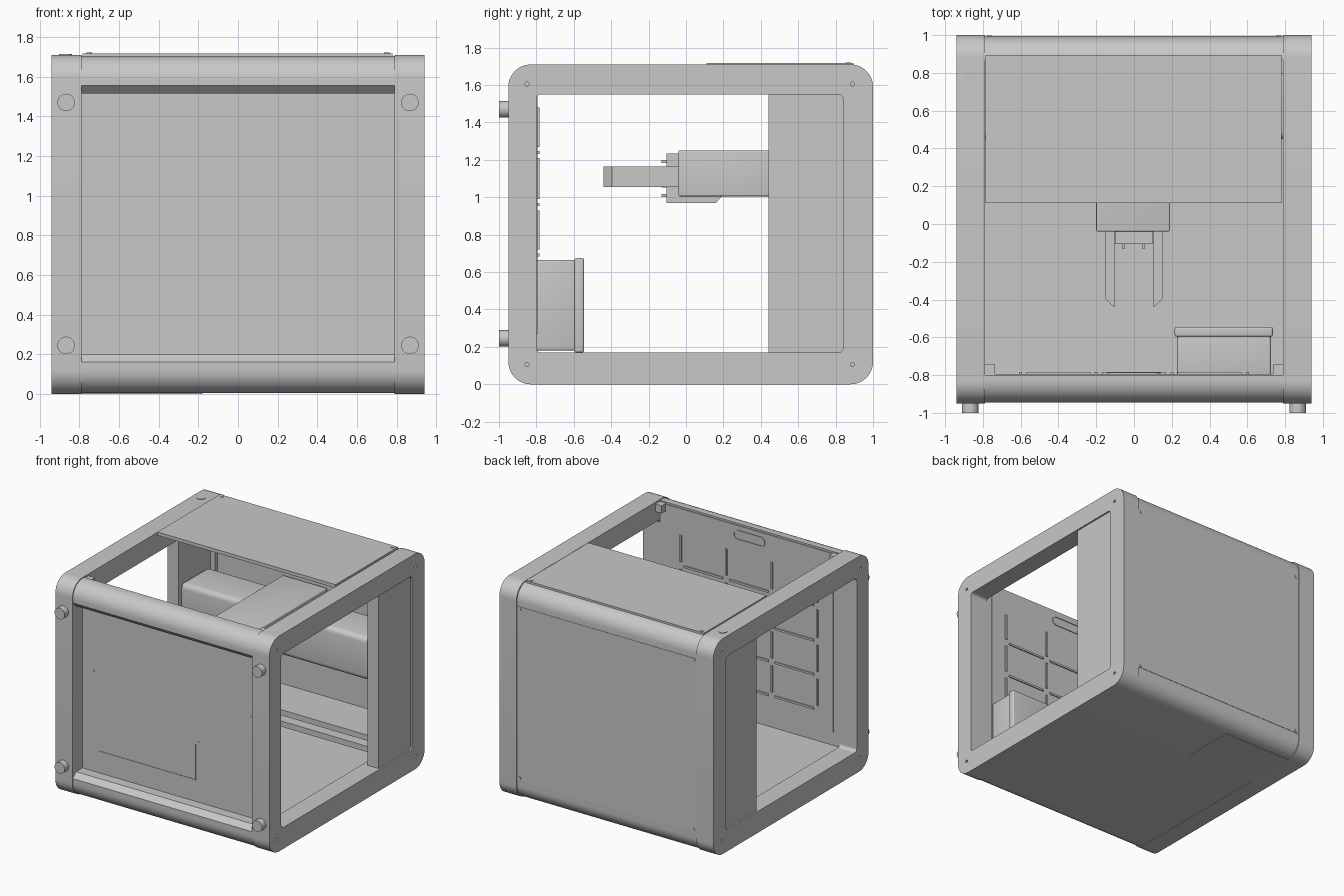
import bpy, bmesh, math
from mathutils import Vector

cube = bpy.data.objects.get("Cube")
if cube:
    bpy.data.objects.remove(cube, do_unlink=True)

grey = bpy.data.materials.new("plain_grey")
grey.use_nodes = True
grey.diffuse_color = (0.58, 0.58, 0.58, 1)
grey.node_tree.nodes["Principled BSDF"].inputs["Base Color"].default_value = (0.58, 0.58, 0.58, 1)


def finish(name, bm):
    bmesh.ops.recalc_face_normals(bm, faces=bm.faces)
    mesh = bpy.data.meshes.new(name)
    bm.to_mesh(mesh)
    bm.free()
    mesh.materials.append(grey)
    obj = bpy.data.objects.new(name, mesh)
    bpy.context.collection.objects.link(obj)
    return obj


def add_box(bm, x, y, z):
    verts = bmesh.ops.create_cube(bm, size=1)["verts"]
    for v in verts:
        for i, (lo, hi) in enumerate((x, y, z)):
            v.co[i] = lo + (v.co[i] + 0.5) * (hi - lo)


def box(name, x, y, z, bevel=0):
    bm = bmesh.new()
    add_box(bm, x, y, z)
    if bevel:
        bmesh.ops.bevel(bm, geom=bm.edges[:], offset=bevel, segments=4, affect='EDGES', profile=0.5)
    return finish(name, bm)


def boxes(name, specs):
    bm = bmesh.new()
    for s in specs:
        add_box(bm, *s)
    return finish(name, bm)


def prism(name, pts, lo, hi, axis):
    # Closed solid from a 2D outline along one axis
    def ring(bm, d):
        verts = []
        for p in pts:
            co = list(p)
            co.insert(axis, d)
            verts.append(bm.verts.new(Vector(co)))
        return verts
    bm = bmesh.new()
    a, b = ring(bm, lo), ring(bm, hi)
    bm.faces.new(a)
    bm.faces.new(b[::-1])
    for i in range(len(pts)):
        j = (i + 1) % len(pts)
        bm.faces.new((a[j], a[i], b[i], b[j]))
    return finish(name, bm)


def arc(cu, cv, r, quarter, steps=12):
    angles = [math.pi / 2 * (quarter + i / steps) for i in range(steps + 1)]
    return [(cu + r * math.cos(a), cv + r * math.sin(a)) for a in angles]


def rounded(u, v, r, steps=12):
    # Rounded rectangle outline
    return (arc(u[1] - r, v[1] - r, r, 0, steps) + arc(u[0] + r, v[1] - r, r, 1, steps)
            + arc(u[0] + r, v[0] + r, r, 2, steps) + arc(u[1] - r, v[0] + r, r, 3, steps))


def disc(name, centre, r, lo, hi, axis):
    pts = [(centre[0] + r * math.cos(i * math.tau / 32), centre[1] + r * math.sin(i * math.tau / 32)) for i in range(32)]
    return prism(name, pts, lo, hi, axis)


def cut(obj, cutter):
    mod = obj.modifiers.new("cut", 'BOOLEAN')
    mod.operation = 'DIFFERENCE'
    mod.solver = 'EXACT'
    mod.object = cutter
    cutter.hide_render = True
    cutter.hide_viewport = True


smooth = []

# Side frames with rounded window and rear side panel
for side, s in (("right", -1), ("left", 1)):
    lo, hi = sorted((s * 0.79, s * 0.94))
    frame = prism(side + "_frame", rounded((-0.95, 1), (0, 1.71), 0.12), lo, hi, 0)
    cut(frame, prism(side + "_window_cutter", rounded((-0.8, 0.84), (0.17, 1.55), 0.025, 6), lo - 0.1, hi + 0.1, 0))
    smooth.append(frame)
    box(side + "_rear_panel", sorted((s * 0.83, s * 0.927)), (0.44, 0.86), (0.165, 1.56))
    for y in (-0.85, 0.89):
        for z in (0.105, 1.605):
            a, b = sorted((s * 0.92, s * 0.96))
            cut(frame, disc(side + "_screw_cutter", (y, z), 0.011, a, b, 0))
    for level, z in (("lower", 0.245), ("upper", 1.47)):
        smooth.append(disc(side + "_" + level + "_foot", (s * 0.867, z), 0.044, -1, -0.93, 1))
    box(side + "_inner_tab", sorted((s * 0.735, s * 0.795)), (-0.805, -0.745), (1.635, 1.695))

# Main body: open-topped tub whose front door sits back between two bars
outline = [(-0.8, 1.704)] + arc(-0.825, 1.584, 0.12, 1)
outline += [(-0.945, 1.555), (-0.905, 1.515), (-0.825, 1.515), (-0.825, 0.2), (-0.905, 0.2), (-0.945, 0.16)]
outline += arc(-0.825, 0.124, 0.12, 2) + arc(0.872, 0.124, 0.12, 3) + arc(0.872, 1.584, 0.12, 0)
outline += [(0.868, 1.704), (0.868, 0.165), (-0.8, 0.165)]
body = prism("body_shell", outline, -0.792, 0.792, 0)
smooth.append(body)

# Inner door plate and its grip rim
box("inner_door_plate", (-0.735, 0.735), (-0.805, -0.793), (0.27, 1.69))
grip = prism("grip_rim", rounded((-0.14, 0.14), (1.575, 1.655), 0.039, 8), -0.8, -0.787, 1)
cut(grip, prism("grip_cutter", rounded((-0.13, 0.13), (1.585, 1.645), 0.029, 8), -0.85, -0.75, 1))
smooth.append(grip)

# Seam lines in the front door
w = 0.004
front = (-0.829, -0.82)
boxes("door_seam", [
    ((-0.65 - w, -0.65 + w), front, (0.37 + w, 1.515)),
    ((0.65 - w, 0.65 + w), front, (0.68, 1.515)),
    ((-0.65 - w, 0.205 + w), front, (0.37 - w, 0.37 + w)),
    ((0.205 - w, 0.205 + w), front, (0.37 + w, 0.65))])
inner = arc(0.235, 0.65, 0.026, 1, 6)
prism("door_seam_curve", arc(0.235, 0.65, 0.034, 1, 6) + inner[::-1], front[0], front[1], 1)
for x in (-0.69, 0.69):
    smooth.append(disc("door_pin", (x, 1.0), 0.008, -0.829, -0.82, 1))

# Thin plate under the floor
box("underside_plate", (-0.79, -0.18), (0.44, 0.87), (0, 0.009))

# Raised lattice on the inner side of the door
gap = 0.03
depth = (-0.8, -0.784)
xs = (-0.6, -0.2, 0.2, 0.6)
zs = (0.42, 0.69, 0.96, 1.24, 1.51)
ribs = [((x - 0.008, x + 0.008), depth, (a + gap, b - gap)) for x in xs for a, b in zip(zs, zs[1:])]
ribs += [((a + gap, b - gap), depth, (z - 0.008, z + 0.008)) for z in zs[:-1] for a, b in zip(xs, xs[1:])]
boxes("front_lattice", ribs)

# Top cover, rear panel, screws and button
box("top_cover", (-0.785, 0.78), (0.11, 0.895), (1.69, 1.717))
box("rear_panel", (-0.785, 0.785), (0.988, 0.995), (0.17, 1.55))
for x in (-0.75, 0.75):
    smooth.append(disc("cover_screw", (x, 0.868), 0.014, 1.71, 1.721, 2))
for x in (-0.765, 0.765):
    for z in (0.19, 1.53):
        smooth.append(disc("rear_screw", (x, z), 0.012, 0.99, 0.999, 1))
smooth.append(disc("top_button", (-0.87, 0.78), 0.033, 1.7, 1.714, 2))

# Cross beam and lower rails at the rear
smooth.append(box("cross_beam", (-0.83, 0.83), (0.45, 0.8), (0.83, 1.17), 0.04))
for z in (0.24, 0.33):
    box("lower_rail", (-0.83, 0.83), (0.5, 0.87), (z, z + 0.045))

# Moving arm with gripper
smooth.append(box("arm", (-0.2, 0.19), (-0.04, 0.85), (1.005, 1.25), 0.008))
box("gripper_head", (-0.1, 0.1), (-0.105, -0.03), (0.99, 1.235))
prism("arm_underside", [(-0.105, 0.97), (0.16, 0.97), (0.195, 1.01), (-0.105, 1.01)], -0.1, 0.1, 0)
for x in (-0.055, 0.05):
    for z in (1.01, 1.06, 1.19):
        box("gripper_pin", (x - 0.008, x + 0.008), (-0.13, -0.1), (z - 0.008, z + 0.008))
for s in (-1, 1):
    prism("gripper_finger", [(s * 0.152, -0.03), (s * 0.152, -0.395), (s * 0.103, -0.442), (s * 0.103, -0.03)],
          1.055, 1.165, 2)

# Storage bin with a rim
smooth.append(box("bin_body", (0.228, 0.725), (-0.81, -0.59), (0.18, 0.665), 0.012))
smooth.append(box("bin_rim", (0.215, 0.735), (-0.597, -0.545), (0.17, 0.675), 0.012))

# Smooth rounded parts while keeping hard edges
bpy.ops.object.select_all(action='DESELECT')
for obj in smooth:
    obj.select_set(True)
bpy.context.view_layer.objects.active = body
bpy.ops.object.shade_smooth_by_angle(angle=math.radians(25))
